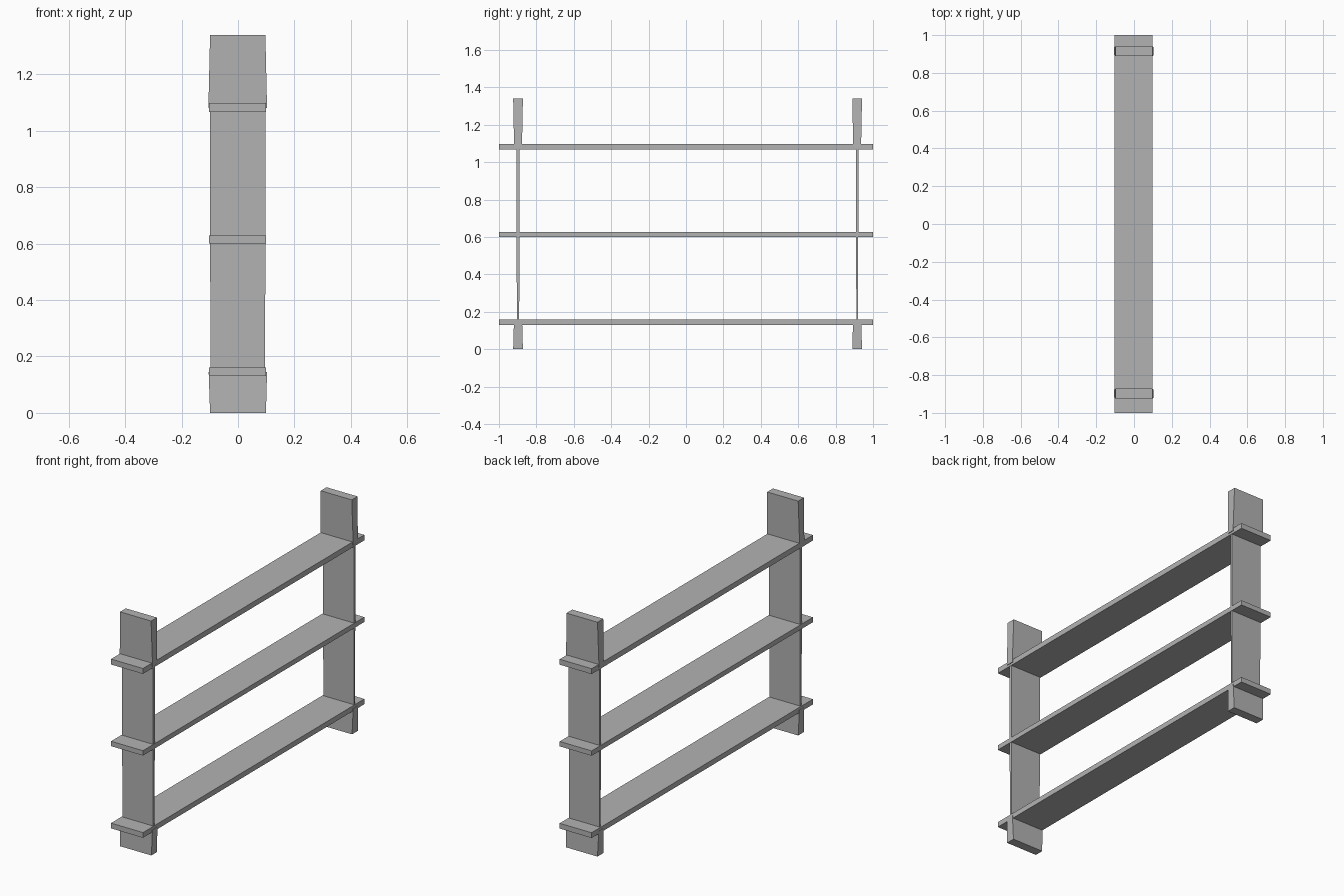
import bpy
import bmesh

cube = bpy.data.objects.get("Cube")
if cube:
    bpy.data.objects.remove(cube, do_unlink=True)

grey = bpy.data.materials.new("plain grey")
grey.use_nodes = True
colour = (0.45, 0.45, 0.45, 1)
grey.diffuse_color = colour
grey.node_tree.nodes["Principled BSDF"].inputs["Base Color"].default_value = colour


def board(name, z0, z1, low, high):
    """Board from z0 to z1 with a (x0, x1, y0, y1) rectangle at each end."""
    bm = bmesh.new()
    bmesh.ops.create_cube(bm, size=1)
    for v in bm.verts:
        upper = v.co.z > 0
        x0, x1, y0, y1 = high if upper else low
        v.co = (x1 if v.co.x > 0 else x0,
                y1 if v.co.y > 0 else y0,
                z1 if upper else z0)
    mesh = bpy.data.meshes.new(name)
    bm.to_mesh(mesh)
    bm.free()
    mesh.materials.append(grey)
    obj = bpy.data.objects.new(name, mesh)
    bpy.context.collection.objects.link(obj)


# Shelves run the full length, poking past the uprights
shelves = {"lower": (0.13, 0.16), "middle": (0.60, 0.628), "upper": (1.067, 1.098)}
for level, (z0, z1) in shelves.items():
    rect = (-0.103, 0.099, -1, 1)
    board(level + "_shelf", z0, z1, rect, rect)

# Uprights: thick foot and top, thin panels between the shelves
for side, y, inner in (("front", -0.898, 0.008), ("back", 0.915, 0.006)):
    def rect(x0, x1, half):
        return (x0, x1, y - half, y + half)

    board(side + "_foot", 0, 0.145, rect(-0.099, 0.099, 0.026),
          rect(-0.104, 0.103, 0.022))
    board(side + "_lower_panel", 0.145, 0.615, rect(-0.097, 0.096, inner - 0.002),
          rect(-0.099, 0.097, inner))
    board(side + "_upper_panel", 0.615, 1.08, rect(-0.099, 0.097, inner),
          rect(-0.099, 0.097, inner))
    board(side + "_post_top", 1.08, 1.34, rect(-0.105, 0.103, 0.021),
          rect(-0.099, 0.097, 0.026))
